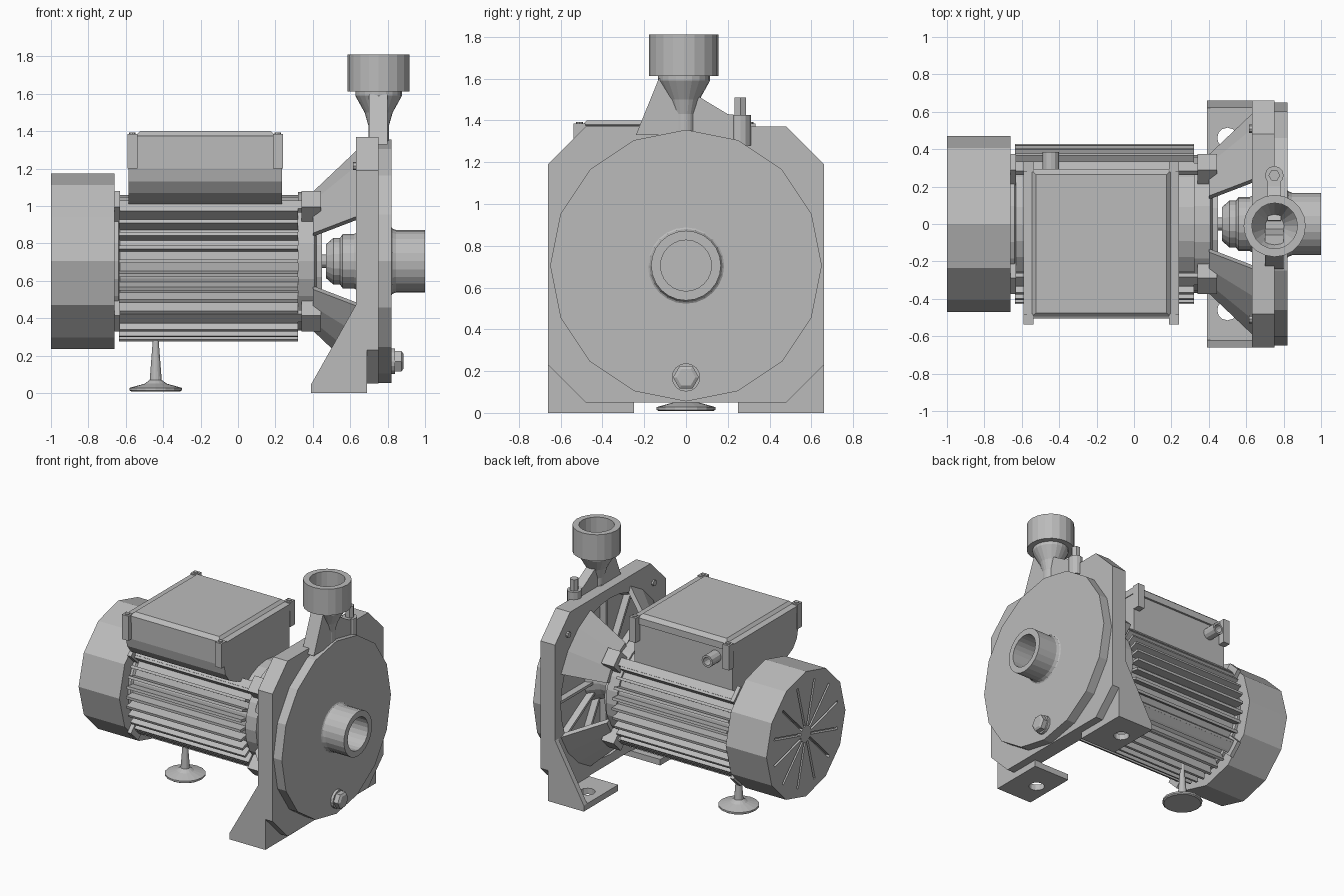
import bpy, bmesh
from math import sin, cos, radians, pi
from mathutils import Matrix, Vector

if "Cube" in bpy.data.objects:
    bpy.data.objects.remove(bpy.data.objects["Cube"], do_unlink=True)

AXIS = 0.705  # height of the motor shaft
GREY = (0.5, 0.5, 0.5, 1)
metal = bpy.data.materials.new("cast_grey")
metal.use_nodes = True
metal.diffuse_color = GREY
metal.node_tree.nodes["Principled BSDF"].inputs["Base Color"].default_value = GREY


def finish(name, bm):
    bmesh.ops.recalc_face_normals(bm, faces=bm.faces[:])
    me = bpy.data.meshes.new(name)
    bm.to_mesh(me)
    bm.free()
    me.materials.append(metal)
    ob = bpy.data.objects.new(name, me)
    bpy.context.collection.objects.link(ob)
    return ob


def loft(name, rings):
    """Skin a list of equal-length point rings and cap both ends."""
    bm = bmesh.new()
    vs = [[bm.verts.new(p) for p in ring] for ring in rings]
    n = len(vs[0])
    for a, b in zip(vs, vs[1:]):
        for i in range(n):
            j = (i + 1) % n
            bm.faces.new((a[i], a[j], b[j], b[i]))
    bm.faces.new(vs[0])
    bm.faces.new(vs[-1])
    return finish(name, bm)


def revolve(name, profile, axis="x", at=(0, 0, AXIS), segs=16):
    """Spin (radius, position) pairs around an axis."""
    rings = []
    for r, h in profile:
        ring = []
        for i in range(segs):
            a = 2 * pi * i / segs
            c, s = r * cos(a), r * sin(a)
            ring.append(Vector((h, c, s) if axis == "x" else (c, s, h)) + Vector(at))
        rings.append(ring)
    return loft(name, rings)


def prism_x(name, pts, x0, x1):
    return loft(name, [[(x, y, z) for y, z in pts] for x in (x0, x1)])


def prism_y(name, pts, y0, y1):
    return loft(name, [[(x, y, z) for x, z in pts] for y in (y0, y1)])


def box(name, x, y, z):
    return prism_x(name, [(y[0], z[0]), (y[1], z[0]), (y[1], z[1]), (y[0], z[1])], *x)


def radial(name, angles, x, r, thick):
    """One object of bars standing out around the shaft axis."""
    bm = bmesh.new()
    for a in angles:
        m = (Matrix.Translation((0, 0, AXIS)) @ Matrix.Rotation(radians(a), 4, "X")
             @ Matrix.Translation(((x[0] + x[1]) / 2, (r[0] + r[1]) / 2, 0))
             @ Matrix.Diagonal((x[1] - x[0], r[1] - r[0], thick, 1)))
        bmesh.ops.create_cube(bm, size=1, matrix=m)
    return finish(name, bm)


def cut(target, cutter):
    mod = target.modifiers.new("cut", "BOOLEAN")
    mod.operation, mod.object, mod.solver = "DIFFERENCE", cutter, "EXACT"
    cutter.hide_render = True
    cutter.hide_set(True)


DIAGONALS = (45, 135, 225, 315)

# Fan cover with radial vents
cover = revolve("fan_cover", [(0.47, -1), (0.47, -0.66)], segs=12)
cut(cover, radial("vent_cutter", range(15, 375, 30), (-1.05, -0.97), (0.06, 0.39), 0.018))

# Motor body, cooling fins and end lugs
revolve("motor_body", [(0.36, -0.67), (0.37, -0.66), (0.37, -0.64), (0.355, -0.63),
                       (0.355, 0.32), (0.37, 0.32), (0.37, 0.41), (0.33, 0.42), (0.33, 0.45)], segs=24)
fins = [a for a in range(0, 360, 10) if a <= 40 or a >= 140]
radial("cooling_fins", fins, (-0.635, 0.32), (0.34, 0.428), 0.02)
radial("fan_end_lugs", DIAGONALS, (-0.66, -0.63), (0.33, 0.47), 0.12)
radial("pump_end_lugs", DIAGONALS, (0.34, 0.445), (0.33, 0.47), 0.12)
radial("tie_bolts", DIAGONALS, (-0.645, 0.36), (0.4, 0.43), 0.06)

# Terminal box, lid, corner posts and cable gland
prism_x("terminal_box", [(0.28, 1.34), (0.28, 1.0), (-0.2, 0.98), (-0.36, 1.03), (-0.44, 1.07),
                         (-0.485, 1.13), (-0.5, 1.2), (-0.5, 1.34)], -0.585, 0.235)
loft("terminal_lid", [[(-0.175 + sx * w, -0.105 + sy * d, z) for sx, sy in ((-1, -1), (1, -1), (1, 1), (-1, 1))]
                      for w, d, z in ((0.415, 0.4, 1.325), (0.415, 0.4, 1.375), (0.37, 0.39, 1.38), (0.35, 0.37, 1.4))])
for x in (-0.565, 0.213):
    for y in (-0.51, 0.305):
        box("lid_post", (x - 0.027, x + 0.027), (y - 0.028, y + 0.028), (1.2, 1.385))
        revolve("lid_screw", [(0.017, 1.38), (0.017, 1.392)], "z", (x, y, 0), 8)
gland = revolve("cable_gland", [(0.045, 0), (0.045, 0.12), (0.03, 0.12), (0.03, 0.03)], "z", (0, 0, 0), 12)
gland.rotation_euler = (-pi / 2, 0, 0)
gland.location = (-0.445, 0.265, 1.25)

# Support foot under the motor
revolve("support_foot", [(0.13, 0.008), (0.14, 0.015), (0.14, 0.028), (0.06, 0.05), (0.032, 0.07),
                         (0.016, 0.28), (0.016, 0.36)], "z", (-0.44, 0, 0), 16)

# Octagonal back plate with a round recess and stiffening ribs
plate = prism_x("back_plate", [(-0.48, 0.05), (0.48, 0.05), (0.66, 0.23), (0.66, 1.19), (0.48, 1.37),
                               (-0.48, 1.37), (-0.66, 1.19), (-0.66, 0.23)], 0.63, 0.75)
cut(plate, revolve("recess_cutter", [(0.6, 0.6), (0.56, 0.71)], segs=32))
radial("plate_ribs", range(0, 360, 30), (0.66, 0.72), (0.12, 0.585), 0.02)
for a in DIAGONALS:
    y, z = 0.72 * cos(radians(a)), 0.72 * sin(radians(a))
    revolve("plate_bolt", [(0.022, 0.615), (0.022, 0.64)], at=(0, y, AXIS + z), segs=8)

# Four flared arms from the motor to the plate
for a in DIAGONALS:
    rings = []
    for da in (-23, -8, 8, 23):
        c, s = cos(radians(a + da)), sin(radians(a + da))
        rings.append([(x, r * c, AXIS + r * s)
                      for x, r in ((0.4, 0.4), (0.64, 0.645), (0.64, 0.595), (0.4, 0.35))])
    loft("bracket_arm", rings)

# Feet: base pad with bolt hole, upright wall and outer gusset
for side in (-1, 1):
    inner, outer, web = 0.25 * side, 0.66 * side, 0.62 * side
    pad = box("foot_pad", (0.39, 0.69), (inner, outer), (0, 0.045))
    cut(pad, revolve("foot_hole_cutter", [(0.055, -0.1), (0.055, 0.1)], "z", (0.5, 0.46 * side, 0), 12))
    prism_x("foot_wall", [(inner, 0), (outer, 0), (outer, 0.24), (0.48 * side, 0.24), (inner, 0.1)], 0.63, 0.69)
    prism_y("foot_gusset", [(0.39, 0), (0.39, 0.045), (0.635, 0.48), (0.69, 0.48), (0.69, 0)], web, outer)

# Shaft and seal housing
revolve("shaft", [(0.035, 0.4), (0.035, 0.6)], segs=12)
revolve("seal_housing", [(0.09, 0.47), (0.125, 0.51), (0.125, 0.545), (0.145, 0.56),
                         (0.145, 0.62), (0.2, 0.72)], segs=20)

# Pump cover disc and suction inlet
disc = revolve("pump_cover", [(0.65, 0.74), (0.65, 0.82)], segs=16)
cut(disc, revolve("bore_cutter", [(0.12, 0.78), (0.12, 0.9)], segs=24))
revolve("suction_inlet", [(0.19, 0.815), (0.175, 0.825), (0.167, 0.845), (0.167, 1), (0.122, 1), (0.122, 0.78)],
        segs=24)

# Drain plug
revolve("drain_boss", [(0.068, 0.81), (0.068, 0.84)], at=(0, 0, 0.17), segs=16)
revolve("drain_plug", [(0.062, 0.84), (0.062, 0.875), (0.045, 0.885)], at=(0, 0, 0.17), segs=6)

# Discharge outlet: flared neck with an open socket
revolve("discharge_outlet", [(0.055, 1.34), (0.055, 1.43), (0.075, 1.5), (0.125, 1.59), (0.125, 1.612),
                             (0.166, 1.612), (0.166, 1.81), (0.122, 1.81), (0.122, 1.64), (0.05, 1.5)],
        "z", (0.752, -0.01, 0), 20)
prism_x("outlet_web", [(-0.24, 1.33), (-0.13, 1.6), (-0.06, 1.6), (0, 1.42), (0.02, 1.33)], 0.7, 0.8)
prism_x("priming_web", [(0, 1.3), (0.02, 1.54), (0.1, 1.49), (0.2, 1.43), (0.29, 1.42), (0.29, 1.3)], 0.715, 0.785)
revolve("priming_boss", [(0.05, 1.28), (0.05, 1.425)], "z", (0.75, 0.26, 0), 12)
revolve("priming_plug", [(0.031, 1.42), (0.031, 1.51)], "z", (0.75, 0.26, 0), 6)
